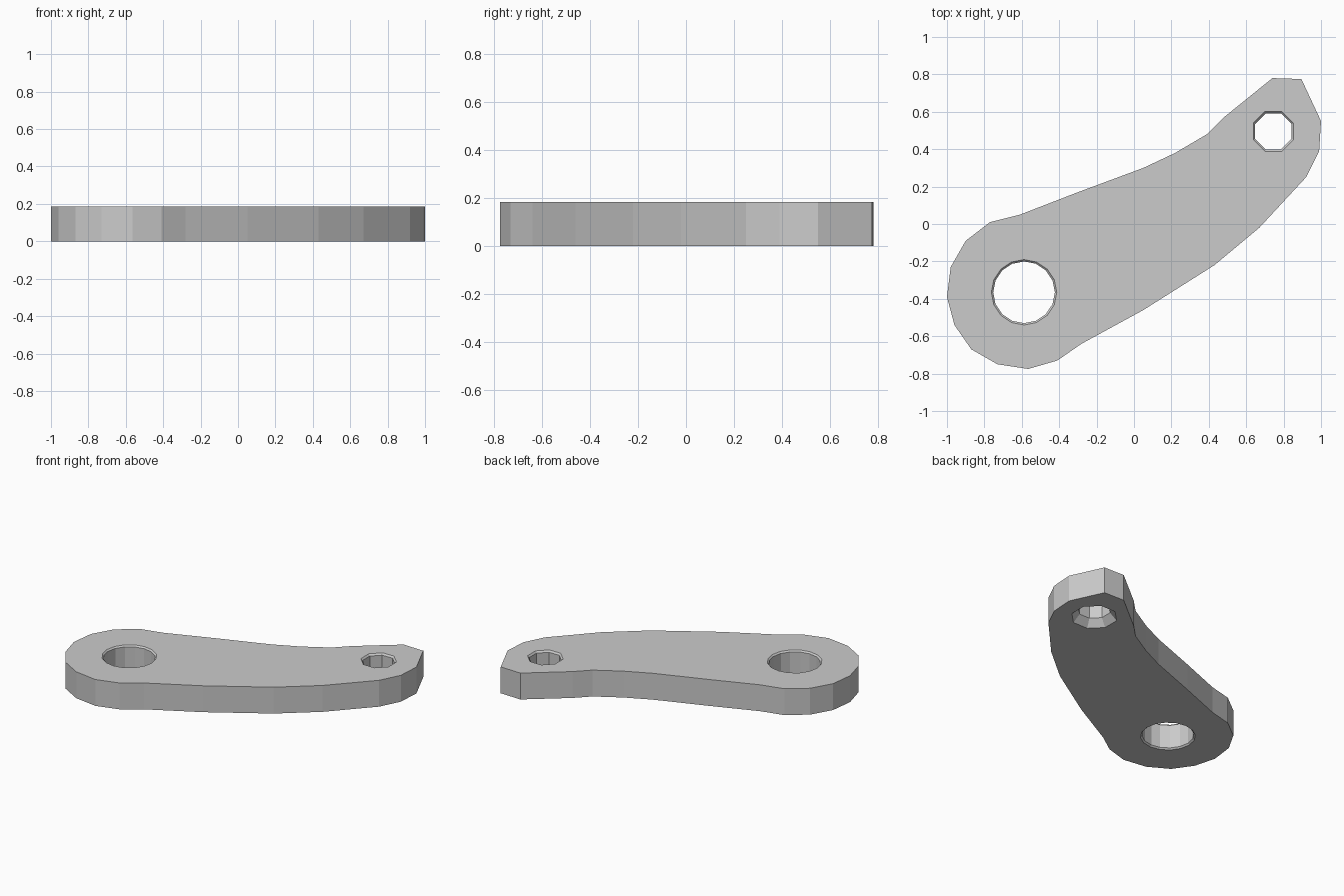
import bpy, bmesh
from math import cos, sin, pi

if "Cube" in bpy.data.objects:
    bpy.data.objects.remove(bpy.data.objects["Cube"])

H = 0.185

# Outline of the lever plate, anticlockwise from the big end
outline = [
    (-0.28, -0.64), (0.05, -0.46), (0.43, -0.22), (0.67, -0.02),
    (0.92, 0.25), (0.99, 0.39), (1.0, 0.55), (0.895, 0.775),
    (0.74, 0.78), (0.48, 0.57), (0.39, 0.48), (0.22, 0.38),
    (0.05, 0.30), (-0.30, 0.17), (-0.61, 0.05), (-0.77, 0.01),
    (-0.90, -0.09), (-0.98, -0.23), (-1.0, -0.39), (-0.96, -0.54),
    (-0.87, -0.67), (-0.73, -0.75), (-0.565, -0.775), (-0.41, -0.73)]


def add_object(name, bm):
    bmesh.ops.recalc_face_normals(bm, faces=bm.faces)
    mesh = bpy.data.meshes.new(name)
    bm.to_mesh(mesh)
    bm.free()
    ob = bpy.data.objects.new(name, mesh)
    bpy.context.collection.objects.link(ob)
    return ob


def turned_cutter(name, cx, cy, sides, profile, phase=0.0):
    """Solid of revolution from (radius, z) pairs."""
    bm = bmesh.new()
    rings = [[bm.verts.new((cx + r * cos(phase + 2 * pi * i / sides),
                            cy + r * sin(phase + 2 * pi * i / sides), z))
              for i in range(sides)] for r, z in profile]
    for a, b in zip(rings, rings[1:]):
        for i in range(sides):
            j = (i + 1) % sides
            bm.faces.new((a[i], a[j], b[j], b[i]))
    bm.faces.new(rings[0][::-1])
    bm.faces.new(rings[-1])
    return add_object(name, bm)


# Plate body
bm = bmesh.new()
base = bm.faces.new([bm.verts.new((x, y, 0)) for x, y in outline])
top = bmesh.ops.extrude_face_region(bm, geom=[base], use_keep_orig=True)
bmesh.ops.translate(bm, vec=(0, 0, H),
                    verts=[g for g in top["geom"] if isinstance(g, bmesh.types.BMVert)])
plate = add_object("lever_plate", bm)

# Large chamfered hole and small hole countersunk from below
cutters = [
    turned_cutter("large_hole_cutter", -0.588, -0.365, 16,
                  [(0.185, -0.01), (0.165, 0.01), (0.165, H - 0.01), (0.185, H + 0.01)],
                  pi / 2),
    turned_cutter("small_hole_cutter", 0.745, 0.495, 8,
                  [(0.158, -0.01), (0.105, 0.05), (0.105, H - 0.012), (0.125, H + 0.01)],
                  pi / 8)]

for cutter in cutters:
    cutter.hide_render = True
    cutter.hide_set(True)
    mod = plate.modifiers.new(cutter.name, 'BOOLEAN')
    mod.operation = 'DIFFERENCE'
    mod.solver = 'EXACT'
    mod.object = cutter
